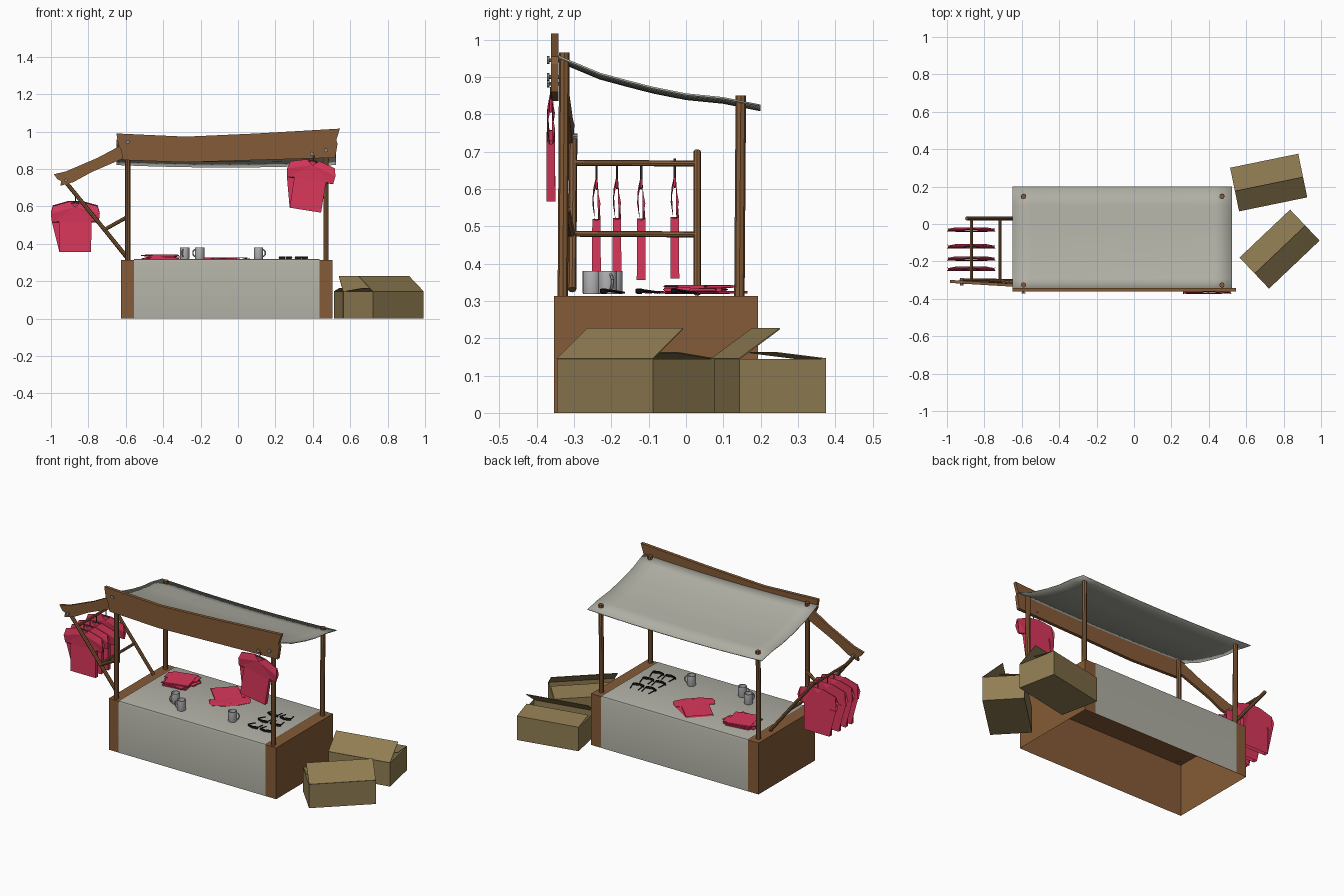
import bpy, bmesh, math
from mathutils import Vector, Matrix

cube = bpy.data.objects.get("Cube")
if cube:
    bpy.data.objects.remove(cube, do_unlink=True)


def material(name, r, g, b):
    m = bpy.data.materials.new(name)
    m.use_nodes = True
    m.diffuse_color = (r, g, b, 1)
    bsdf = m.node_tree.nodes["Principled BSDF"]
    bsdf.inputs["Base Color"].default_value = (r, g, b, 1)
    bsdf.inputs["Roughness"].default_value = 0.8
    return m


wood = material("brown wood", 0.235, 0.105, 0.038)
linen = material("grey linen", 0.43, 0.43, 0.375)
card = material("cardboard", 0.28, 0.205, 0.085)
red = material("red fabric", 0.70, 0.038, 0.105)
ceramic = material("pale ceramic", 0.50, 0.50, 0.52)
black = material("black plastic", 0.008, 0.008, 0.008)
metal = material("grey metal", 0.25, 0.25, 0.25)
wire = material("dark wire", 0.05, 0.04, 0.035)


def finish(bm, name, mat, matrix=None, smooth=False, normals=True):
    if normals:
        bmesh.ops.recalc_face_normals(bm, faces=bm.faces)
    me = bpy.data.meshes.new(name)
    bm.to_mesh(me)
    bm.free()
    me.materials.append(mat)
    ob = bpy.data.objects.new(name, me)
    bpy.context.collection.objects.link(ob)
    if matrix:
        ob.matrix_world = matrix
    if smooth:
        bpy.ops.object.select_all(action='DESELECT')
        bpy.context.view_layer.objects.active = ob
        ob.select_set(True)
        bpy.ops.object.shade_smooth_by_angle(angle=math.radians(40))
    return ob


def place(loc, axis='Z', deg=0):
    return Matrix.Translation(loc) @ Matrix.Rotation(math.radians(deg), 4, axis)


def box(name, size, mat, matrix, bevel=0):
    bm = bmesh.new()
    bmesh.ops.create_cube(bm, size=1, matrix=Matrix.Diagonal((*size, 1)))
    if bevel:
        bmesh.ops.bevel(bm, geom=bm.edges[:], offset=bevel, segments=2, affect='EDGES')
    return finish(bm, name, mat, matrix)


def rod(name, a, b, r, mat, sides=8, r2=None):
    a, b = Vector(a), Vector(b)
    d = b - a
    bm = bmesh.new()
    bmesh.ops.create_cone(bm, cap_ends=True, segments=sides, radius1=r,
                          radius2=r2 or r, depth=d.length)
    m = Matrix.Translation((a + b) / 2) @ d.to_track_quat('Z', 'Y').to_matrix().to_4x4()
    return finish(bm, name, mat, m)


def plank(name, outline, y, depth, mat, skew=0):
    # outline in x, z; skew slides the plank in y along x
    bm = bmesh.new()
    f = bm.faces.new([bm.verts.new((x, y + skew * (x - outline[0][0]), z)) for x, z in outline])
    new = bmesh.ops.extrude_face_region(bm, geom=[f])["geom"]
    bmesh.ops.translate(bm, vec=(0, depth, 0), verts=[v for v in new if isinstance(v, bmesh.types.BMVert)])
    return finish(bm, name, mat)


def sheet(name, rows, mat, smooth=True):
    # rows of equal length point lists joined by quads
    bm = bmesh.new()
    vs = [[bm.verts.new(p) for p in row] for row in rows]
    for r, s in zip(vs, vs[1:]):
        for i in range(len(r) - 1):
            bm.faces.new((r[i], r[i + 1], s[i + 1], s[i]))
    return finish(bm, name, mat, None, smooth)


# Counter, open underneath
counter = box("counter", (1.13, 0.546, 0.313), wood, place((-0.06, -0.08, 0.1565)))
bm = bmesh.new()
bm.from_mesh(counter.data)
bmesh.ops.delete(bm, geom=[f for f in bm.faces if f.normal.z < -0.5], context='FACES')
bm.to_mesh(counter.data)
bm.free()

# Cloth draped over front, top and back
drape = [(-0.357, 0.002), (-0.357, 0.305), (-0.353, 0.315), (-0.344, 0.318),
         (0.184, 0.318), (0.193, 0.315), (0.197, 0.305), (0.197, 0.002)]
sheet("counter_cloth", [[(x, y, z) for y, z in drape] for x in (-0.555, 0.435)], linen)

# Posts
for x, side in ((-0.59, "right"), (0.47, "left")):
    rod(f"front_post_{side}", (x, -0.33, 0.31), (x, -0.326, 0.965), 0.014, wood)
    rod(f"back_post_{side}", (x, 0.143, 0.31), (x, 0.147, 0.85), 0.014, wood)

# Sagging awning
slope = [(-0.345, 0.953), (-0.29, 0.93), (-0.23, 0.905), (-0.16, 0.886), (-0.09, 0.868),
         (0, 0.85), (0.1, 0.84), (0.2, 0.82)]
rows = []
for i in range(13):
    u = i / 6 - 1
    sag = 0.013 * (1 - u * u)
    rows.append([(-0.063 + 0.587 * u, y, z - sag + 0.006) for y, z in slope])
awning = sheet("awning", rows, linen)
mod = awning.modifiers.new("thickness", 'SOLIDIFY')
mod.thickness = 0.005

# Front beam and side beam with rough ends
plank("front_beam", [(-0.65, 0.99), (-0.28, 0.973), (0.1, 0.99), (0.545, 1.016), (0.525, 0.955),
                     (0.532, 0.935), (0.52, 0.86), (0.1, 0.848), (-0.28, 0.836), (-0.615, 0.848),
                     (-0.625, 0.9), (-0.64, 0.93)], -0.361, 0.02, wood)
plank("side_beam", [(-0.985, 0.772), (-0.92, 0.787), (-0.75, 0.86), (-0.6, 0.94), (-0.6, 0.862),
                    (-0.78, 0.785), (-0.88, 0.73), (-0.95, 0.71), (-0.945, 0.735), (-0.965, 0.745)],
      -0.315, 0.016, wood, skew=-0.06)
for i, (x, z) in enumerate([(-0.59, 0.945), (0.47, 0.9), (0.395, 0.882)]):
    rod(f"nail_{i}", (x, -0.335, z), (x, -0.37, z), 0.005, metal)
    rod(f"nail_head_{i}", (x, -0.366, z), (x, -0.372, z), 0.011, metal)
rod("side_beam_nail", (-0.92, -0.33, 0.74), (-0.92, -0.29, 0.74), 0.009, metal)

# Clothes rack
rod("rack_strut_front", (-0.925, -0.302, 0.735), (-0.595, -0.305, 0.33), 0.011, wood)
rod("rack_strut_back", (-0.895, 0.03, 0.70), (-0.59, 0.03, 0.32), 0.010, wood)
rod("rack_brace", (-0.72, -0.305, 0.472), (-0.59, -0.32, 0.545), 0.010, wood)
for n, x, z in (("upper", -0.87, 0.67), ("lower", -0.717, 0.48)):
    rod(f"rack_rail_{n}", (x, -0.31, z), (x, 0.035, z - 0.002), 0.008, wood)


# Shirts: half outline of x, z and half thickness, open at neck, sleeves and hem
HALF = [(0.035, 0.27, 0.003), (0.12, 0.246, 0.003), (0.131, 0.205, 0.011),
        (0.125, 0.16, 0.004), (0.086, 0.165, 0.011), (0.085, 0.0, 0.012)]


def shirt(name, matrix):
    outline = [(0, 0.243, 0.009)] + HALF + [(-x, z, t) for x, z, t in reversed(HALF)]
    n = len(outline)
    bm = bmesh.new()
    sides = [[bm.verts.new((x, s * t, z)) for x, z, t in outline] for s in (-1, 1)]
    for loop in sides:
        bm.faces.new(loop)
    for i in (1, 4, 5):
        for k in (i, n - 1 - i):
            j = (k + 1) % n
            bm.faces.new((sides[0][k], sides[0][j], sides[1][j], sides[1][k]))
    bmesh.ops.triangulate(bm, faces=[f for f in bm.faces if len(f.verts) > 4])
    return finish(bm, name, red, matrix)


def hanger(name, matrix, rise):
    top = Vector((0, 0, 0.266))
    for part, b in (("hook", (0, 0, 0.266 + rise)), ("arm_a", (0.1, 0, 0.245)), ("arm_b", (-0.1, 0, 0.245))):
        rod(f"{name}_{part}", matrix @ top, matrix @ Vector(b), 0.003, wire, 6)


for i, (y, z) in enumerate([(-0.24, 0.355), (-0.185, 0.357), (-0.12, 0.356), (-0.03, 0.36)]):
    m = place((-0.87, y, z))
    shirt(f"rack_shirt_{i}", m)
    hanger(f"rack_hanger_{i}", m, 0.055)
m = place((0.36, -0.362, 0.58), 'Y', 9)
shirt("display_shirt", m)
hanger("display_hanger", m, 0.03)

# Shirt laid flat on the counter, then a folded stack
shirt("flat_shirt", place((-0.17, 0.11, 0.323), 'Z', 45 + 180) @ Matrix.Rotation(math.radians(-90), 4, 'X')
      @ Matrix.Diagonal((0.9, 0.3, 0.9, 1)))
for i, (x, y, turn) in enumerate([(-0.41, 0.03, 8), (-0.405, 0.025, -6), (-0.41, 0.035, 14)]):
    m = place((x, y, 0.3225 + 0.008 * i), 'Z', turn)
    box(f"folded_shirt_{i}", (0.15, 0.16, 0.0085), red, m, 0.003)
    box(f"folded_sleeves_{i}", (0.195, 0.07, 0.006), red, m @ Matrix.Translation((0, 0.03, 0)), 0.002)

# Mugs with a turned cup and a ring handle
CUP = [(0, 0), (0.023, 0), (0.025, 0.004), (0.025, 0.062), (0.021, 0.062), (0.021, 0.008), (0, 0.008)]
for i, (x, y, turn) in enumerate([(-0.285, -0.195, 250), (-0.205, -0.252, 200), (0.11, -0.21, 20)]):
    m = place((x, y, 0.318), 'Z', turn)
    bm = bmesh.new()
    vs = [bm.verts.new((r, 0, z)) for r, z in CUP]
    es = [bm.edges.new(p) for p in zip(vs, vs[1:])]
    bmesh.ops.spin(bm, geom=vs + es, cent=(0, 0, 0), axis=(0, 0, 1), angle=math.tau, steps=16)
    bmesh.ops.remove_doubles(bm, verts=bm.verts, dist=0.0001)
    finish(bm, f"mug_{i}", ceramic, m, True)
    arc = [m @ Vector((0.024 + 0.015 * math.sin(a), 0, 0.033 + 0.019 * math.cos(a)))
           for a in (k * math.pi / 5 for k in range(6))]
    for k, (a, b) in enumerate(zip(arc, arc[1:])):
        rod(f"mug_handle_{i}_{k}", a, b, 0.004, ceramic, 6)

# Sunglasses in two columns
for i in range(6):
    x, y = 0.253 + 0.087 * (i % 2), -0.225 + 0.095 * (i // 2)
    m = place((x, y, 0.326), 'Z', 6 if i % 2 else -5)
    for s in (-1, 1):
        box(f"sunglass_lens_{i}_{s}", (0.036, 0.006, 0.015), black,
            m @ place((s * 0.018, 0.003, 0), 'Z', s * 18), 0.002)
        rod(f"sunglass_arm_{i}_{s}", m @ Vector((s * 0.034, 0.008, 0.003)),
            m @ Vector((s * 0.025, 0.058, -0.004)), 0.003, black, 6)


# Cardboard boxes with two long flaps
def carton(name, loc, turn, length, width, height=0.145):
    m = place(loc, 'Z', turn)
    body = box(name, (length, width, height), card, m @ Matrix.Translation((0, 0, height / 2)))
    bm = bmesh.new()
    bm.from_mesh(body.data)
    bmesh.ops.delete(bm, geom=[f for f in bm.faces if f.normal.z > 0.5], context='FACES')
    bm.to_mesh(body.data)
    bm.free()
    for part, s, lift in (("front", -1, 36), ("back", 1, 7)):
        flap = m @ place((0, s * width / 2, height), 'X', -s * lift)
        box(f"{name}_{part}_flap", (length, 0.137, 0.003), card,
            flap @ Matrix.Translation((0, -s * 0.0685, 0)))


carton("carton_back", (0.72, 0.222, 0), 11.6, 0.372, 0.237)
carton("carton_front", (0.778, -0.134, 0), 43.5, 0.373, 0.228)
